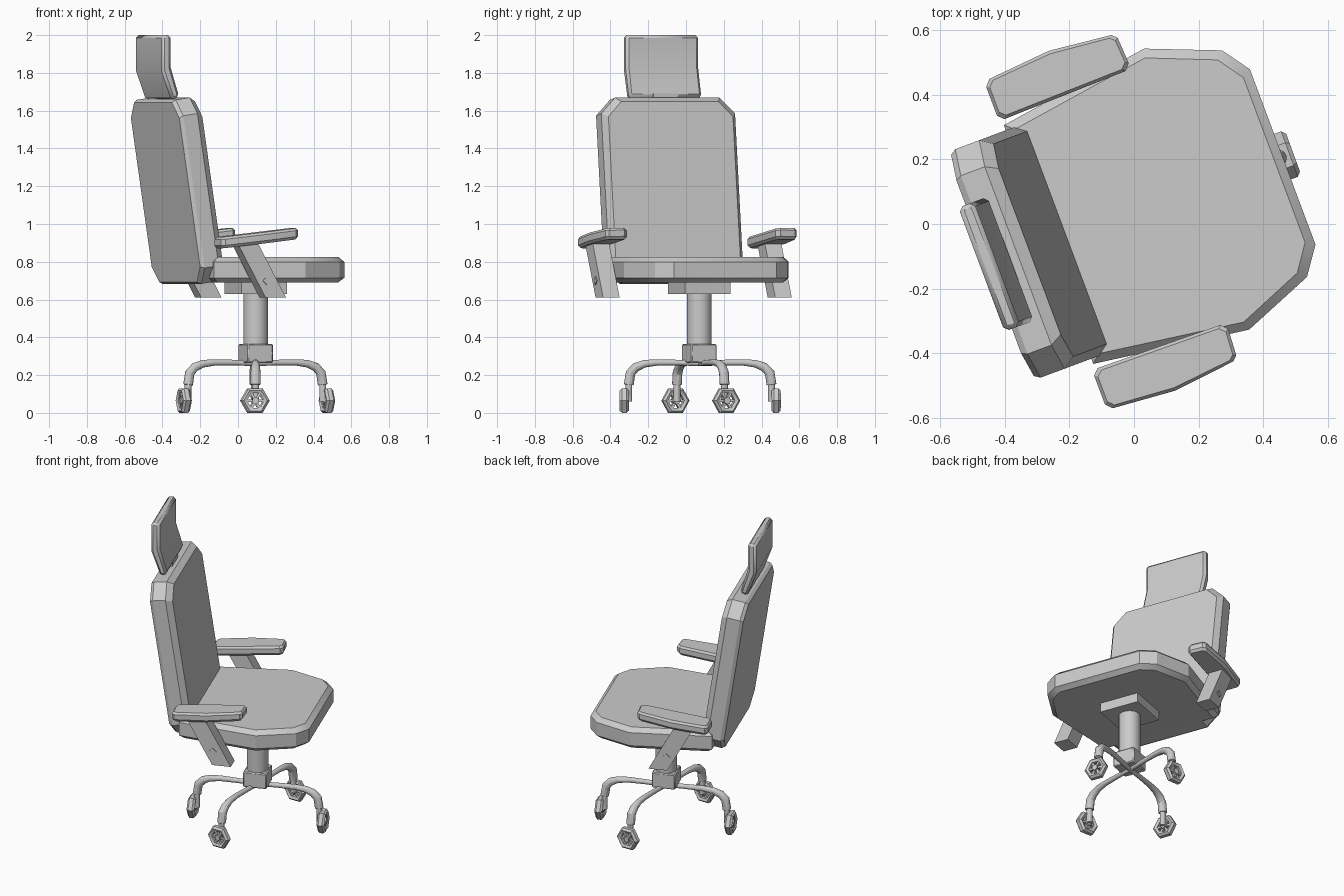
import bpy, bmesh
from math import radians, cos, sin, pi, atan2
from mathutils import Matrix, Vector

if "Cube" in bpy.data.objects:
    bpy.data.objects.remove(bpy.data.objects["Cube"])

grey = bpy.data.materials.new("plain grey")
grey.use_nodes = True
grey.diffuse_color = (0.6, 0.6, 0.6, 1)
grey.node_tree.nodes["Principled BSDF"].inputs["Base Color"].default_value = (0.6, 0.6, 0.6, 1)

# Chair frame: +x forward, +y to its left, turned on the floor
CHAIR = Matrix.Translation((-0.012, 0.031, 0)) @ Matrix.Rotation(radians(20.5), 4, 'Z')
POST_U = 0.113


def finish(name, bm, matrix, bevel=0):
    bmesh.ops.recalc_face_normals(bm, faces=bm.faces)
    mesh = bpy.data.meshes.new(name)
    bm.to_mesh(mesh)
    bm.free()
    mesh.materials.append(grey)
    ob = bpy.data.objects.new(name, mesh)
    bpy.context.collection.objects.link(ob)
    ob.matrix_world = matrix
    if bevel:
        mod = ob.modifiers.new("bevel", 'BEVEL')
        mod.width = bevel
        mod.segments = 1
    bpy.ops.object.select_all(action='DESELECT')
    ob.select_set(True)
    bpy.context.view_layer.objects.active = ob
    bpy.ops.object.shade_smooth_by_angle(angle=radians(28))
    return ob


def loft(name, rings, matrix=CHAIR, bevel=0, closed=False):
    """Skin a row of equal-length rings; cap the ends unless closed."""
    bm = bmesh.new()
    rows = [[bm.verts.new(p) for p in ring] for ring in rings]
    n = len(rows[0])
    pairs = list(zip(rows, rows[1:]))
    if closed:
        pairs.append((rows[-1], rows[0]))
    for a, b in pairs:
        for i in range(n):
            j = (i + 1) % n
            bm.faces.new((a[i], a[j], b[j], b[i]))
    if not closed:
        bm.faces.new(rows[0])
        bm.faces.new(rows[-1])
    return finish(name, bm, matrix, bevel)


def box(name, lo, hi, matrix=CHAIR, bevel=0):
    rings = [[(lo[0], lo[1], z), (hi[0], lo[1], z), (hi[0], hi[1], z), (lo[0], hi[1], z)]
             for z in (lo[2], hi[2])]
    return loft(name, rings, matrix, bevel)


def circle(r, n, z, turn=0):
    return [(r * cos(turn + 2 * pi * i / n), r * sin(turn + 2 * pi * i / n), z) for i in range(n)]


def shrink(outline, d):
    """Pull an outline in by about d on every side."""
    xs, ys = [p[0] for p in outline], [p[1] for p in outline]
    cx, cy = (min(xs) + max(xs)) / 2, (min(ys) + max(ys)) / 2
    sx, sy = 1 - 2 * d / (max(xs) - min(xs)), 1 - 2 * d / (max(ys) - min(ys))
    return [(cx + (x - cx) * sx, cy + (y - cy) * sy) for x, y in outline]


def mirrored(half):
    return half + [(x, -y) for x, y in reversed(half)]


# Seat cushion
seat = mirrored([(-0.27, 0.395), (0.22, 0.465), (0.445, 0.375), (0.505, 0.29)])
loft("seat", [[(x, y, z) for x, y in shrink(seat, d)]
              for z, d in ((0.69, 0.028), (0.715, 0), (0.80, 0), (0.826, 0.028))])

# Backrest: chamfered slab leaning back
lean = radians(8.5)
back = mirrored([(-0.02, 0.295), (0.065, 0.378), (0.88, 0.378), (0.965, 0.295)])


def on_back(t, v, n):
    return (-0.327 - sin(lean) * t + cos(lean) * n, v, 0.70 + cos(lean) * t + sin(lean) * n)


loft("backrest", [[on_back(t, v, n) for t, v in shrink(back, d)]
                  for n, d in ((0, 0.012), (0.02, 0), (0.10, 0), (0.135, 0.026))])

# Headrest: bent pad, tipped forward at its foot
head = [(-0.435, 1.655), (-0.492, 1.81), (-0.492, 2.0), (-0.44, 2.0), (-0.44, 1.83), (-0.392, 1.675)]
loft("headrest", [[(u, v, z) for u, z in head] for v in (-0.205, 0.205)], bevel=0.014)
box("headrest_mount", (-0.425, -0.07, 1.60), (-0.395, 0.07, 1.69))

# Armrests
pad = [(-0.28, 0.43), (-0.262, 0.412), (0.142, 0.42), (0.16, 0.44), (0.155, 0.525),
       (0.14, 0.54), (-0.06, 0.562), (-0.262, 0.545), (-0.28, 0.525)]
for side, s in (("left", 1), ("right", -1)):
    loft(side + "_arm_pad", [[(u, s * v, 0.962 + dz + 0.114 * u) for u, v in shrink(pad, d)]
                             for dz, d in ((-0.06, 0.012), (-0.045, 0), (-0.013, 0), (0, 0.01))])
    loft(side + "_arm_post", [[(u, s * v, z) for u, v in
                               ((u0, 0.44), (u0 + 0.115, 0.44), (u0 + 0.115, 0.533), (u0, 0.533))]
                              for u0, z in ((-0.03, 0.61), (-0.195, 0.91))])
    loft(side + "_arm_bolt", [[(-0.025 + x, s * v, 0.70 + y) for x, y, _ in circle(0.022, 4, 0)]
                              for v in (0.52, 0.538)])

# Seat bracket, column and hub
box("seat_bracket", (POST_U - 0.128, -0.128, 0.63), (POST_U + 0.128, 0.128, 0.70))
column = CHAIR @ Matrix.Translation((POST_U, 0, 0))
loft("column", [circle(0.065, 24, z) for z in (0.33, 0.65)], column)
box("hub", (-0.072, -0.072, 0.265), (0.072, 0.072, 0.365), column, bevel=0.006)

# Base legs with castors
path = [(0, 0.262, 0.014), (0.12, 0.266, 0.015), (0.23, 0.267, 0.017), (0.295, 0.26, 0.02),
        (0.34, 0.242, 0.024), (0.368, 0.212, 0.026), (0.378, 0.15, 0.026),
        (0.378, 0.149, 0.018), (0.378, 0.06, 0.018)]


def tube(points, n=12):
    rings = []
    for i, (r, z, rad) in enumerate(points):
        a, b = points[max(i - 1, 0)], points[min(i + 1, len(points) - 1)]
        t = atan2(b[1] - a[1], b[0] - a[0])
        rings.append([(r - sin(t) * x, y, z + cos(t) * x) for x, y, _ in circle(rad, n, 0)])
    return rings


centre = Matrix.Translation((0.093, 0.075, 0))
for k, angle in enumerate((20, 91, 199, 270), 1):
    spin = centre @ Matrix.Rotation(radians(angle), 4, 'Z')
    loft(f"leg_{k}", tube(path), spin)
    # Castor axle points outward along the leg
    wheel = spin @ Matrix.Translation((0.402, 0, 0.065)) @ Matrix.Rotation(pi / 2, 4, 'Y')
    rim = ((0.045, -0.016), (0.062, -0.024), (0.075, -0.012),
           (0.075, 0.012), (0.062, 0.024), (0.045, 0.016))
    loft(f"castor_rim_{k}", [circle(r, 6, z, pi / 6 + pi / 6 * 2) for r, z in rim], wheel, closed=True)
    loft(f"castor_hub_{k}", [circle(0.02, 6, z) for z in (-0.024, 0.022)], wheel)
    for j in range(3):
        box(f"castor_spoke_{k}_{j + 1}", (-0.055, -0.007, -0.012), (0.055, 0.007, 0.012),
            wheel @ Matrix.Rotation(j * pi / 3 + pi / 6, 4, 'Z'))
